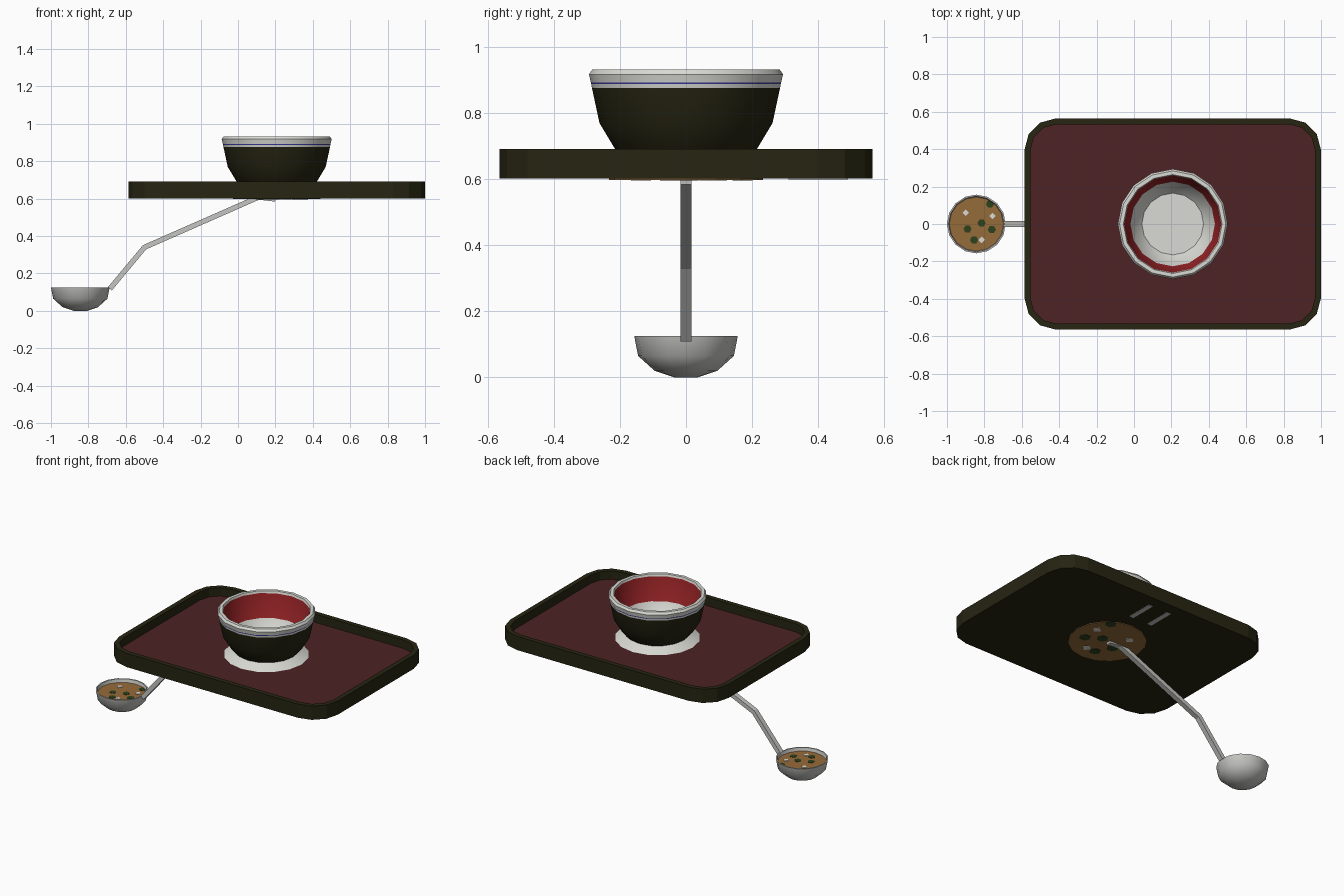
import bpy, bmesh, math
from mathutils import Vector

cube = bpy.data.objects.get("Cube")
if cube:
    bpy.data.objects.remove(cube, do_unlink=True)


def material(name, r, g, b):
    m = bpy.data.materials.new(name)
    m.use_nodes = True
    m.diffuse_color = (r, g, b, 1)
    m.node_tree.nodes["Principled BSDF"].inputs["Base Color"].default_value = (r, g, b, 1)
    return m


OLIVE = material("dark olive", .019, .018, .006)
MAROON = material("maroon", .075, .016, .018)
RED = material("red glaze", .29, .016, .018)
WHITE = material("porcelain white", .7, .7, .66)
BLUE = material("blue stripe", .04, .04, .32)
STEEL = material("steel grey", .56, .56, .54)
BROTH = material("broth brown", .3, .145, .042)
GREEN = material("herb green", .025, .055, .012)


def finish(name, bm, mats, smooth=0):
    bmesh.ops.recalc_face_normals(bm, faces=bm.faces)
    mesh = bpy.data.meshes.new(name)
    bm.to_mesh(mesh)
    bm.free()
    for m in mats:
        mesh.materials.append(m)
    ob = bpy.data.objects.new(name, mesh)
    bpy.context.collection.objects.link(ob)
    if smooth:
        bpy.ops.object.select_all(action='DESELECT')
        ob.select_set(True)
        bpy.context.view_layer.objects.active = ob
        bpy.ops.object.shade_smooth_by_angle(angle=math.radians(smooth))
    return ob


def loft(bm, rings, slots, caps):
    """Bridge rings of points; slots give the material of each band."""
    loops = [[bm.verts.new(p) for p in ring] for ring in rings]
    n = len(loops[0])
    for a, b, slot in zip(loops, loops[1:], slots):
        for i in range(n):
            j = (i + 1) % n
            bm.faces.new((a[i], a[j], b[j], b[i])).material_index = slot
    for loop, slot in zip((loops[0], loops[-1]), caps):
        bm.faces.new(loop).material_index = slot


def circle(x, y, r, z, n=16):
    return [(x + r * math.cos(2 * math.pi * i / n),
             y + r * math.sin(2 * math.pi * i / n), z) for i in range(n)]


def lathe(name, x, profile, slots, caps, mats, smooth):
    bm = bmesh.new()
    loft(bm, [circle(x, 0, r, z) for r, z in profile], slots, caps)
    return finish(name, bm, mats, smooth)


def plate(name, x, y, r, z, mat, n=16, thick=.004):
    bm = bmesh.new()
    loft(bm, [circle(x, y, r, z, n), circle(x, y, r, z + thick, n)], [0], (0, 0))
    return finish(name, bm, [mat])


# Serving tray with rounded corners and a raised rim
CX = .207


def rounded(inset, z, hx=.793, hy=.565, radius=.17):
    pts = []
    for k, (sx, sy) in enumerate(((1, 1), (-1, 1), (-1, -1), (1, -1))):
        for s in range(4):
            a = math.radians(90 * k + 30 * s)
            r = radius - inset
            pts.append((CX + sx * (hx - radius) + r * math.cos(a),
                        sy * (hy - radius) + r * math.sin(a), z))
    return pts


bm = bmesh.new()
loft(bm, [rounded(0, .602), rounded(0, .692), rounded(.032, .692), rounded(.032, .637)],
     [0, 0, 0], (0, 1))
finish("tray", bm, [OLIVE, MAROON])

# Bowl: flared foot, dark body, striped lip, red inner wall, white well
bowl = [(.255, .637), (.19, .668), (.215, .692), (.262, .77), (.285, .877),
        (.287, .888), (.288, .893), (.294, .918), (.284, .932), (.264, .932),
        (.26, .918), (.226, .77), (.165, .70)]
lathe("bowl", CX, bowl, [0, 1, 1, 1, 0, 2, 0, 0, 0, 0, 3, 0], (0, 0),
      [WHITE, OLIVE, BLUE, RED], 35)

# Ladle cup, open at the top
LX = -.843
cup = [(.035, 0), (.095, .02), (.145, .065), (.157, .126),
       (.149, .126), (.138, .068), (.09, .027)]
lathe("ladle_cup", LX, cup, [0] * 6, (0, 0), [STEEL], 45)

# Ladle handle: a bent square bar
path = [Vector(p) for p in ((-.685, .118), (-.5, .34), (.11, .608), (.2, .598))]
bm = bmesh.new()
rings = []
for i, p in enumerate(path):
    t = Vector((0, 0))
    if i > 0:
        t += (p - path[i - 1]).normalized()
    if i < len(path) - 1:
        t += (path[i + 1] - p).normalized()
    t.normalize()
    off = Vector((-t.y, t.x)) * .014
    rings.append([(p.x + s * off.x, w * .016, p.y + s * off.y)
                  for s, w in ((1, 1), (1, -1), (-1, -1), (-1, 1))])
loft(bm, rings, [0] * 3, (0, 0))
finish("ladle_handle", bm, [STEEL])

# Broth in the ladle and the larger broth disc beneath the tray, with toppings
herbs = [(.073, .107), (.028, .005), (-.047, -.027), (-.012, -.085), (.083, -.03)]
cubes = [(-.057, .06), (.028, -.085), (.086, .043)]
for label, x, z, size, face in (("ladle", LX, .1, 1, 1), ("under_tray", CX, .598, 1.6, -1)):
    plate(label + "_broth", x, 0, .146 * size, z, BROTH)
    top = z + .004 if face > 0 else z - .002
    for i, (dx, dy) in enumerate(herbs):
        plate(f"{label}_herb_{i + 1}", x + dx * size, dy * size, .022 * size, top,
              GREEN, 6, .002)
    for i, (dx, dy) in enumerate(cubes):
        plate(f"{label}_garnish_{i + 1}", x + dx * size, dy * size, .018 * size, top,
              WHITE, 4, .003)

# Two slim pale strips flush with the underside
for side, x in (("left", .28), ("right", .14)):
    bm = bmesh.new()
    loft(bm, [[(x + sx * .016, .4 + sy * .09, z)
               for sx, sy in ((1, 1), (-1, 1), (-1, -1), (1, -1))] for z in (.6, .603)],
         [0], (0, 0))
    finish("underside_strip_" + side, bm, [STEEL])
